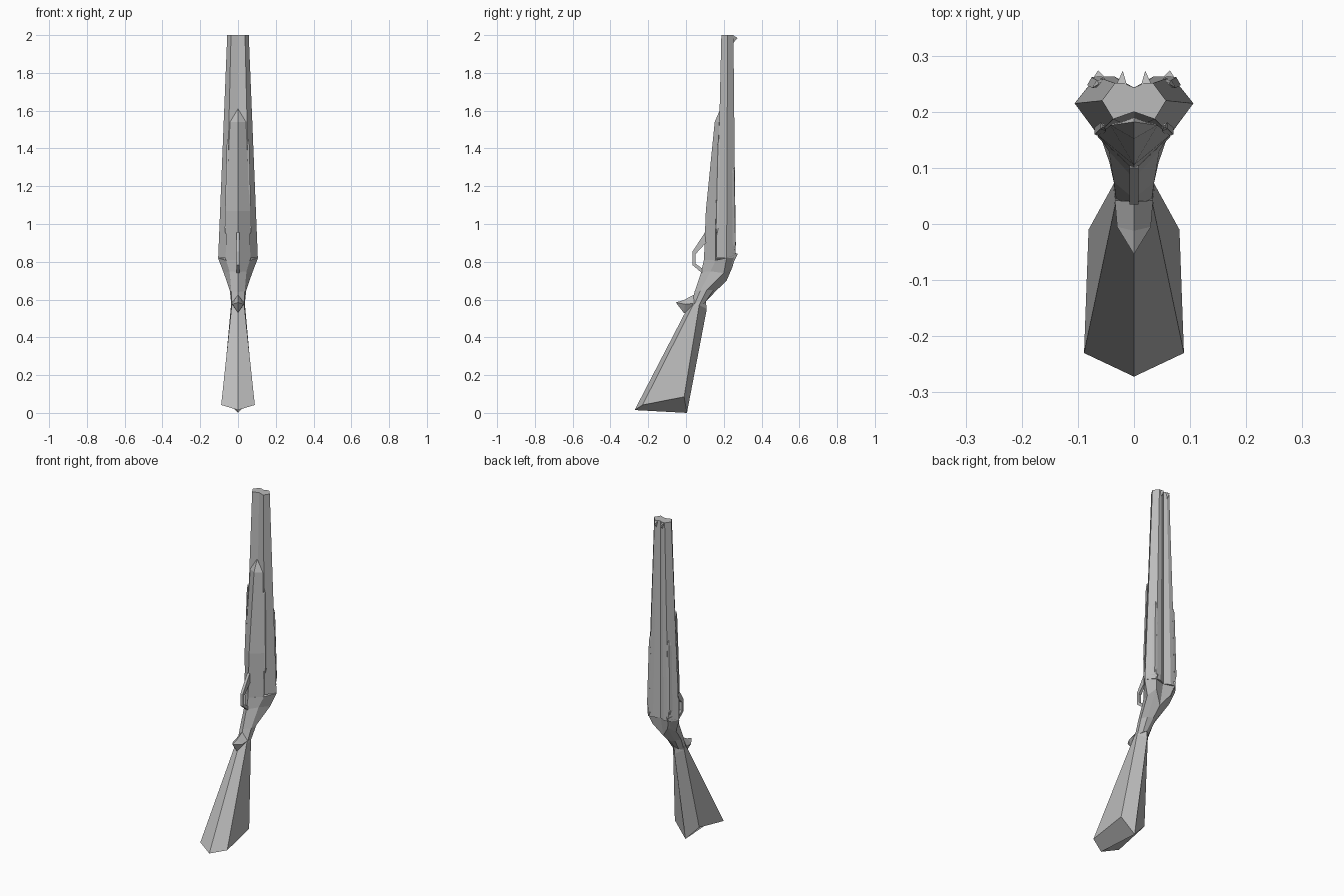
import bpy
import bmesh

grey = bpy.data.materials.new("plain grey")
grey.diffuse_color = (0.5, 0.5, 0.5, 1)


def loft(name, sections, closed=False):
    """Skin right-hand sections, mirror them across x = 0 and weld the seam."""
    bm = bmesh.new()
    for side in (1, -1):
        rings = [[bm.verts.new((x * side, y, z)) for x, y, z in s] for s in sections]
        n = len(rings[0])
        for a, b in zip(rings, rings[1:]):
            for i in range(n if closed else n - 1):
                j = (i + 1) % n
                bm.faces.new((a[i], a[j], b[j], b[i]))
        bm.faces.new(rings[0])
        bm.faces.new(rings[-1])
    bmesh.ops.remove_doubles(bm, verts=bm.verts, dist=0.0003)
    bmesh.ops.recalc_face_normals(bm, faces=bm.faces)
    mesh = bpy.data.meshes.new(name)
    bm.to_mesh(mesh)
    bm.free()
    mesh.materials.append(grey)
    obj = bpy.data.objects.new(name, mesh)
    bpy.context.collection.objects.link(obj)
    return obj


def level(z, pts):
    return [(x, y, z) for x, y in pts]


# Tapered pair of faceted barrels
loft("barrels", [
    level(0.82, [(0, 0.17), (0.065, 0.16), (0.105, 0.215), (0.068, 0.263), (0.035, 0.263), (0, 0.243)]),
    level(2.0, [(0, 0.20), (0.037, 0.187), (0.057, 0.22), (0.034, 0.251), (0.018, 0.251), (0, 0.243)]),
])

# Fore-end under the barrels, ending in a point
loft("fore_end", [
    level(0.81, [(0, 0.095), (0.065, 0.155), (0, 0.20)]),
    level(1.07, [(0, 0.105), (0.064, 0.158), (0, 0.20)]),
    level(1.54, [(0, 0.152), (0.042, 0.176), (0, 0.205)]),
    level(1.61, [(0, 0.182)] * 3),
])

# Receiver narrowing into the wrist
loft("receiver", [
    [(0, 0.095, 0.81), (0.063, 0.157, 0.808), (0.106, 0.215, 0.82), (0.066, 0.265, 0.84), (0, 0.243, 0.83)],
    [(0, 0.08, 0.745), (0.045, 0.13, 0.75), (0.075, 0.20, 0.74), (0.05, 0.245, 0.77), (0, 0.215, 0.70)],
    [(0, 0.045, 0.64), (0.036, 0.075, 0.645), (0.044, 0.11, 0.65), (0.028, 0.145, 0.65), (0, 0.16, 0.647)],
    [(0, 0.032, 0.59), (0.032, 0.045, 0.575), (0.035, 0.07, 0.57), (0.02, 0.098, 0.58), (0, 0.105, 0.59)],
])

# Flared stock with a ridged butt
loft("stock", [
    [(0, 0.01, 0.56), (0.032, 0.04, 0.575), (0.036, 0.072, 0.59), (0, 0.105, 0.59)],
    [(0, 0.0, 0.54), (0.034, 0.032, 0.56), (0.037, 0.07, 0.57), (0, 0.11, 0.55)],
    [(0, -0.272, 0.015), (0.089, -0.23, 0.042), (0.081, -0.01, 0.085), (0, 0.005, 0.0)],
])

# Pointed spur on the wrist
loft("grip_spur", [
    [(0, 0.04, 0.625), (0.034, 0.042, 0.58), (0, 0.0, 0.53)],
    [(0, -0.012, 0.597), (0.03, -0.005, 0.575), (0, -0.012, 0.53)],
    [(0, -0.054, 0.585)] * 3,
])

# Trigger guard loop: outer and inner (y, z) outline
guard = [((0.10, 0.955), (0.105, 0.90)), ((0.035, 0.855), (0.05, 0.84)),
         ((0.035, 0.782), (0.05, 0.79)), ((0.085, 0.74), (0.085, 0.765))]
loft("trigger_guard", [[(0, *o), (0.008, *o), (0.008, *i), (0, *i)] for o, i in guard])


def strip(name, start, end, across, out):
    """Thin raised diamond bar from start to end, pinched at both ends."""
    rings = []
    for t, w in ((0, 0.2), (0.06, 1), (0.94, 1), (1, 0.2)):
        x, y, z = (a + (b - a) * t for a, b in zip(start, end))
        ax, ay, ox, oy = (v * w for v in (*across, *out))
        rings.append(level(z, [(x + ax, y + ay), (x + ox, y + oy),
                               (x - ax, y - ay), (x - ox, y - oy)]))
    loft(name, rings, closed=True)


# Raised strips along both faces of each barrel
strip("back_strips", (0.072, 0.256, 0.86), (0.062, 0.25, 1.30), (0.012, -0.008), (0.004, 0.006))
strip("front_strips", (0.066, 0.163, 0.95), (0.054, 0.174, 1.45), (0.005, 0.008), (0.005, -0.004))

# Hammers behind the barrels and sight points at the muzzle
loft("hammers", [
    [(0.088, 0.235, 0.85), (0.04, 0.25, 0.85), (0.058, 0.235, 0.765)],
    [(0.064, 0.274, 0.842)] * 3,
], closed=True)
loft("muzzle_sights", [
    [(0.012, 0.245, 2.0), (0.032, 0.247, 2.0), (0.02, 0.247, 1.955)],
    [(0.02, 0.273, 1.985)] * 3,
], closed=True)
